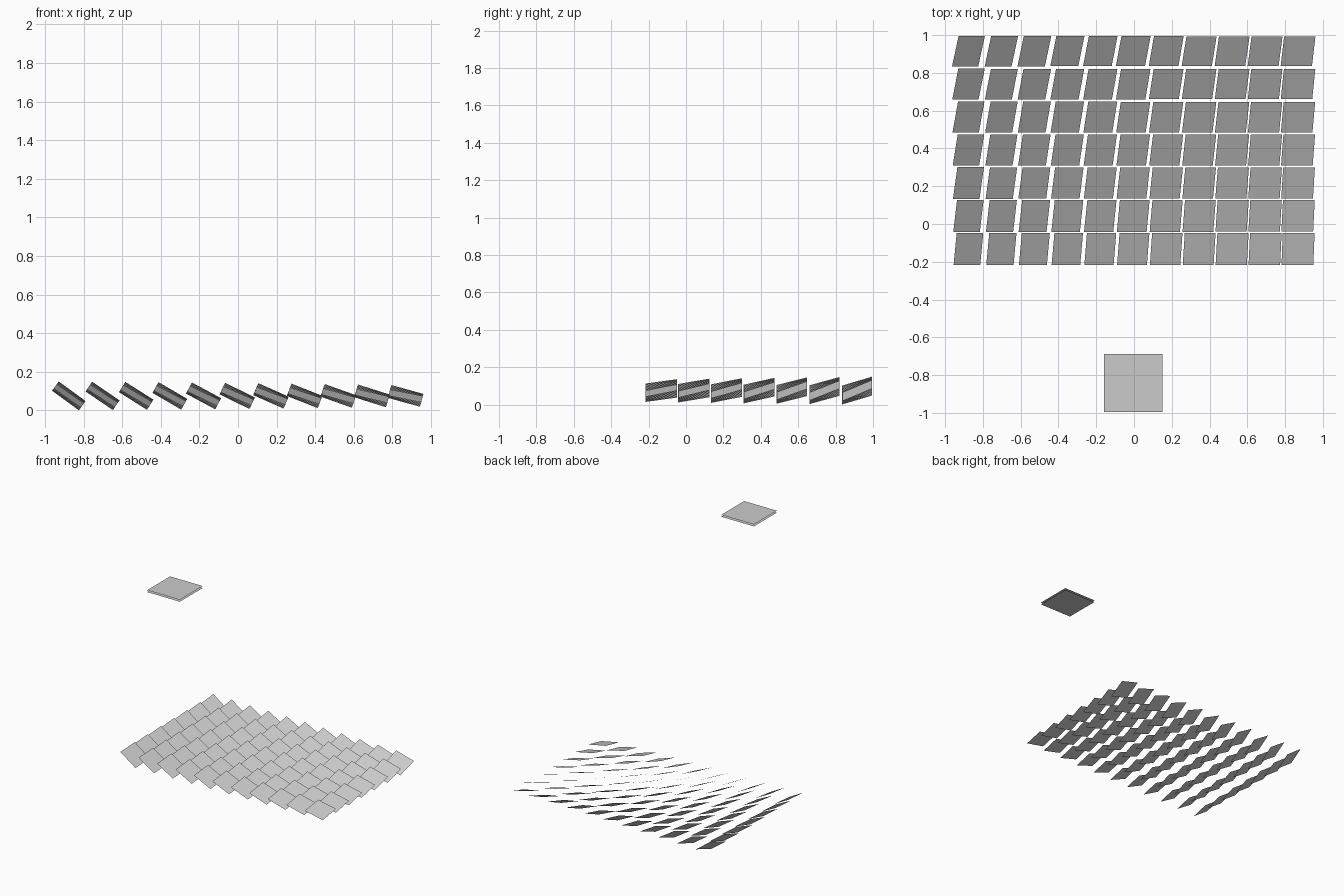
import bpy
from mathutils import Vector

if "Cube" in bpy.data.objects:
    bpy.data.objects.remove(bpy.data.objects["Cube"])

OX = -0.004                       # field centre line
PITCH, SIDE = 0.1745, 0.172       # mirror spacing and edge length
RECEIVER = Vector((OX, -0.842, 1.992))
SUN = Vector((1, 0, 1)).normalized()


def sheet(name, centre, u, v):
    """Thin one-quad sheet spanned by half-edge vectors u and v."""
    mesh = bpy.data.meshes.new(name)
    mesh.from_pydata([-u - v, u - v, u + v, v - u], [], [(0, 1, 2, 3)])
    obj = bpy.data.objects.new(name, mesh)
    obj.location = centre
    bpy.context.collection.objects.link(obj)
    return obj


# Receiver: two parallel horizontal sheets with a small gap
for name, z in (("receiver_top", 2.0), ("receiver_bottom", 1.984)):
    sheet(name, Vector((RECEIVER.x, RECEIVER.y, z)),
          Vector((0.154, 0, 0)), Vector((0, 0.154, 0)))

# Mirror field: each mirror bisects the sun and receiver directions
for row in range(7):
    for col in range(11):
        centre = Vector((OX + (col - 5) * PITCH, -0.132 + row * PITCH, 0.0755))
        normal = ((RECEIVER - centre).normalized() + SUN).normalized()
        u = Vector((normal.z, 0, -normal.x)).normalized()
        v = normal.cross(u)
        sheet(f"mirror_{row + 1}_{col + 1}", centre, u * SIDE / 2, v * SIDE / 2)
